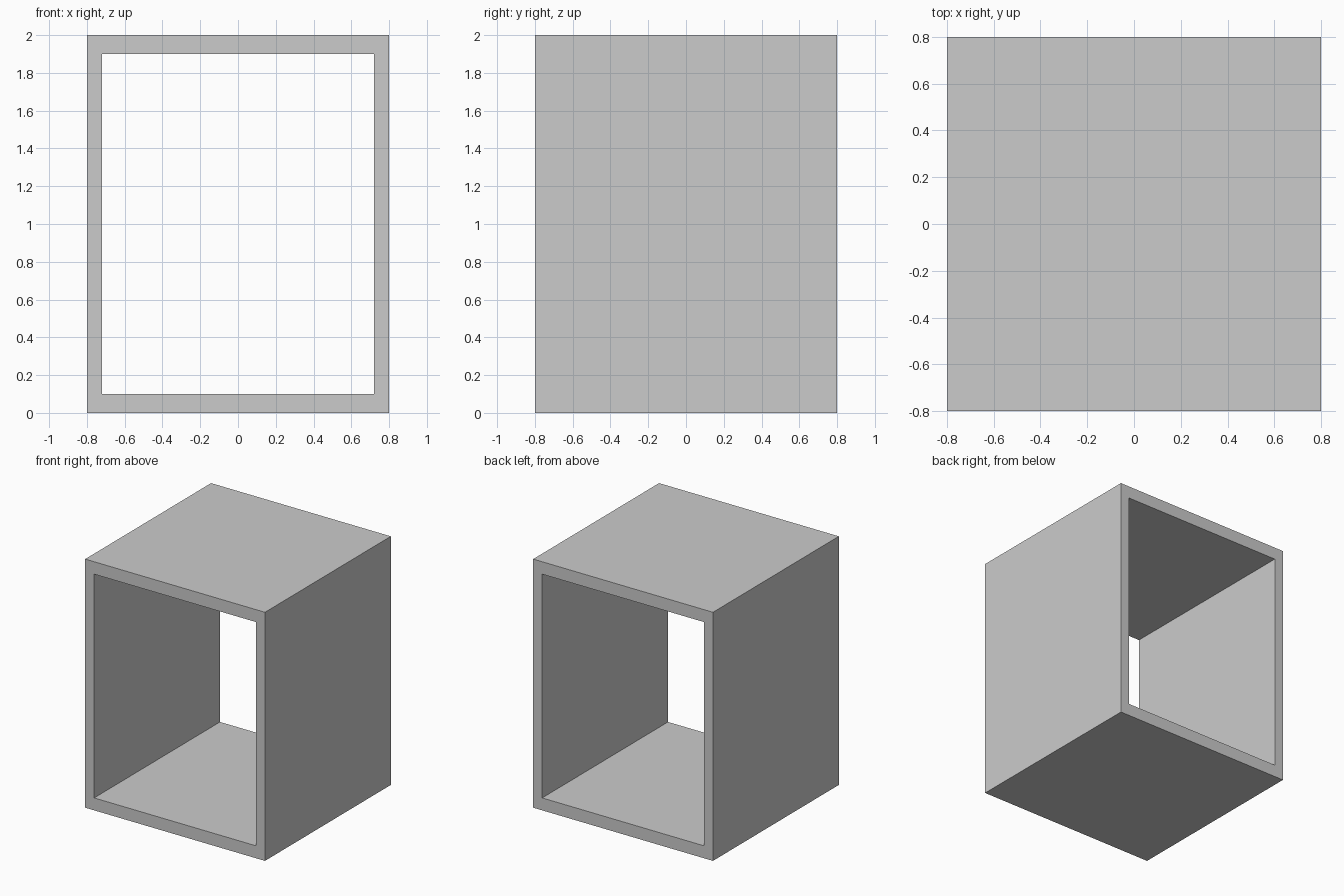
import bpy, bmesh

if "Cube" in bpy.data.objects:
    bpy.data.objects.remove(bpy.data.objects["Cube"])

HALF_DEPTH = 0.8


def ring(bm, half_width, bottom, top, y):
    corners = [(-half_width, bottom), (half_width, bottom),
               (half_width, top), (-half_width, top)]
    return [bm.verts.new((x, y, z)) for x, z in corners]


def bridge(bm, a, b):
    for i in range(4):
        j = (i + 1) % 4
        bm.faces.new((a[i], a[j], b[j], b[i]))


# Open rectangular tube: outer and inner walls joined by flat rims
bm = bmesh.new()
outer_front, outer_back = [ring(bm, 0.8, 0.0, 2.0, y) for y in (-HALF_DEPTH, HALF_DEPTH)]
inner_front, inner_back = [ring(bm, 0.72, 0.1, 1.9, y) for y in (-HALF_DEPTH, HALF_DEPTH)]
loops = [outer_front, outer_back, inner_back, inner_front]
for k in range(4):
    bridge(bm, loops[k], loops[(k + 1) % 4])
bmesh.ops.recalc_face_normals(bm, faces=bm.faces)

mesh = bpy.data.meshes.new("box_frame")
bm.to_mesh(mesh)
bm.free()
bpy.context.collection.objects.link(bpy.data.objects.new("box_frame", mesh))
